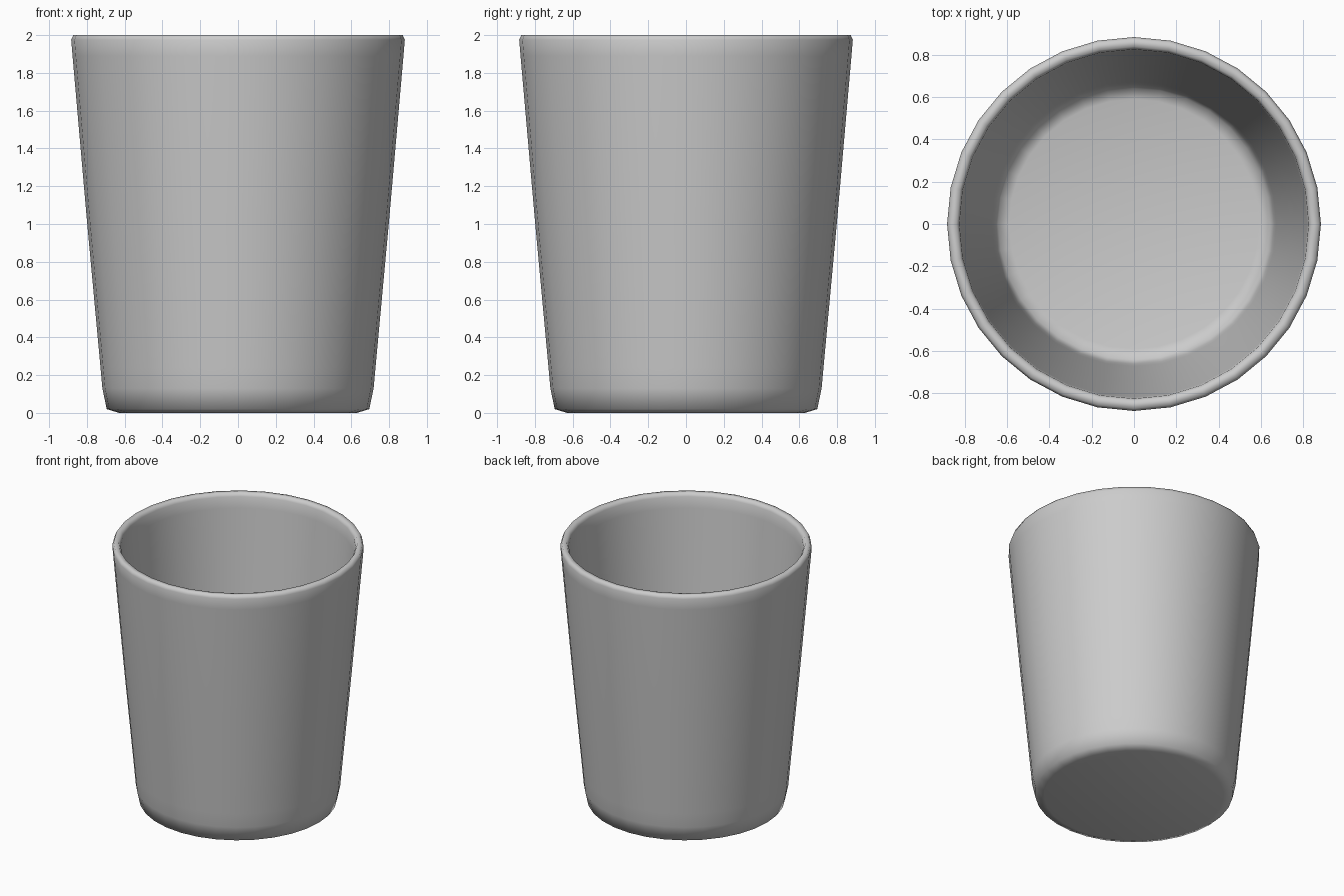
import bpy, bmesh
from math import cos, sin, pi

if "Cube" in bpy.data.objects:
    bpy.data.objects.remove(bpy.data.objects["Cube"])

SIDES = 32

# Cross-section (radius, height): outer base, outer wall, rim, inner wall, inner floor
profile = [
    (0.63, 0.0), (0.695, 0.02), (0.718, 0.13), (0.728, 0.24), (0.80, 1.02),
    (0.876, 1.89), (0.883, 1.975), (0.872, 2.0), (0.838, 2.0), (0.825, 1.975),
    (0.818, 1.89), (0.743, 1.02), (0.672, 0.24), (0.662, 0.14), (0.642, 0.075),
    (0.59, 0.06),
]

# Tumbler: revolve the cross-section and close both discs
bm = bmesh.new()
rings = [[bm.verts.new((r * cos(2 * pi * i / SIDES), r * sin(2 * pi * i / SIDES), z))
          for i in range(SIDES)] for r, z in profile]
for a, b in zip(rings, rings[1:]):
    for i in range(SIDES):
        j = (i + 1) % SIDES
        bm.faces.new((a[i], a[j], b[j], b[i]))
bm.faces.new(rings[0][::-1])
bm.faces.new(rings[-1])
bmesh.ops.recalc_face_normals(bm, faces=bm.faces)
for f in bm.faces:
    f.smooth = True

mesh = bpy.data.meshes.new("cup")
bm.to_mesh(mesh)
bm.free()
cup = bpy.data.objects.new("cup", mesh)
bpy.context.collection.objects.link(cup)
